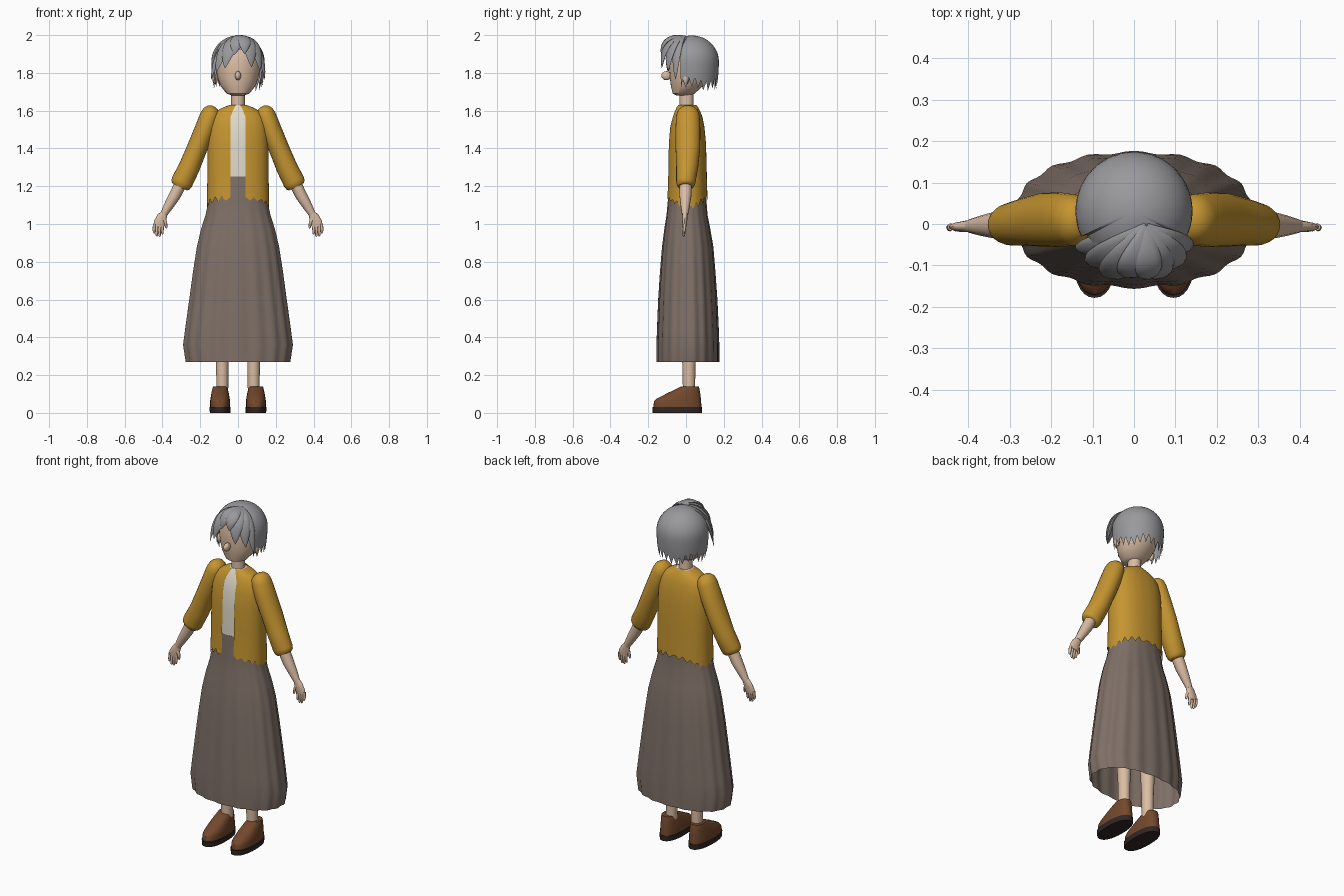
import bpy, bmesh, math, random
from mathutils import Vector

if "Cube" in bpy.data.objects:
    bpy.data.objects.remove(bpy.data.objects["Cube"])
random.seed(4)


def mat(name, rgb):
    m = bpy.data.materials.new(name)
    m.diffuse_color = (*rgb, 1)
    m.use_nodes = True
    m.node_tree.nodes["Principled BSDF"].inputs["Base Color"].default_value = m.diffuse_color
    return m


SKIN = mat("skin", (0.71, 0.51, 0.37))
HAIR = mat("grey hair", (0.32, 0.32, 0.335))
MUSTARD = mat("mustard cloth", (0.56, 0.30, 0.03))
TAUPE = mat("taupe cloth", (0.21, 0.16, 0.135))
CREAM = mat("cream cloth", (0.76, 0.71, 0.60))
BROWN = mat("brown leather", (0.17, 0.065, 0.025))
DARK = mat("dark sole", (0.03, 0.02, 0.018))


def build(name, rows, m, closed=True, caps=(True, True), angle=40):
    """Skin a list of equal-length point rows into one object."""
    bm = bmesh.new()
    vs = [[bm.verts.new(p) for p in r] for r in rows]
    n = len(rows[0])
    for a, b in zip(vs, vs[1:]):
        for i in range(n if closed else n - 1):
            j = (i + 1) % n
            bm.faces.new((a[i], a[j], b[j], b[i]))
    if caps[0]:
        bm.faces.new(vs[0])
    if caps[1]:
        bm.faces.new(vs[-1])
    bmesh.ops.remove_doubles(bm, verts=bm.verts, dist=1e-5)
    bmesh.ops.recalc_face_normals(bm, faces=bm.faces)
    me = bpy.data.meshes.new(name)
    bm.to_mesh(me)
    bm.free()
    me.materials.append(m)
    ob = bpy.data.objects.new(name, me)
    bpy.context.collection.objects.link(ob)
    bpy.ops.object.select_all(action='DESELECT')
    ob.select_set(True)
    bpy.context.view_layer.objects.active = ob
    bpy.ops.object.shade_smooth_by_angle(angle=math.radians(angle))
    return ob


def spow(v, p):
    return math.copysign(abs(v) ** (2 / p), v)


def ring_point(t, z, a, y0, y1, p=2, cx=0):
    """Point on an oval slice; t = 0 faces the front."""
    return (cx + a * spow(math.sin(t), p),
            (y0 + y1) / 2 - (y1 - y0) / 2 * spow(math.cos(t), p), z)


def loft(name, slices, m, n=32, p=2, cx=0, caps=(True, True), ripple=None):
    rows = []
    for z, a, y0, y1 in slices:
        row = []
        for i in range(n):
            t = 2 * math.pi * i / n
            k = ripple(t, z) if ripple else 0
            row.append(ring_point(t, z, a + k, y0 - k, y1 + k, p, cx))
        rows.append(row)
    return build(name, rows, m, caps=caps)


def tube(name, path, m, n=14, ref=lambda q: Vector((0, 1, 0))):
    """Oval tube; path items are x, y, z, width radius, thickness radius."""
    pts = [Vector(q[:3]) for q in path]
    rows = []
    for i, c in enumerate(pts):
        tan = (pts[min(i + 1, len(pts) - 1)] - pts[max(i - 1, 0)]).normalized()
        w = tan.cross(ref(c)).normalized()
        d = w.cross(tan).normalized()
        rows.append([c + w * path[i][3] * math.cos(s) + d * path[i][4] * math.sin(s)
                     for s in (2 * math.pi * k / n for k in range(n))])
    return build(name, rows, m, angle=50)


def at_height(slices, z):
    """Interpolate an oval profile, listed top to bottom."""
    for u, v in zip(slices, slices[1:]):
        if z >= v[0]:
            f = min(1, max(0, (u[0] - z) / (u[0] - v[0])))
            return [u[k] + (v[k] - u[k]) * f for k in (1, 2, 3)]
    return slices[-1][1:]


def teeth(t, count):
    f = t * count / (2 * math.pi) % 1
    return abs(2 * f - 1)


# head, neck, nose, ears
loft("head", [(1.68, .03, -.05, .02), (1.69, .06, -.07, .045), (1.73, .092, -.08, .09),
              (1.77, .107, -.085, .12), (1.82, .118, -.088, .14), (1.88, .118, -.085, .145),
              (1.93, .10, -.07, .125), (1.965, .07, -.04, .095), (1.98, .03, 0, .06)], SKIN)
loft("neck", [(1.58, .042, -.036, .046), (1.64, .036, -.034, .04), (1.73, .036, -.034, .04)], SKIN, 20)


def ball(name, c, r, m):
    sl = []
    for i in range(11):
        s = math.cos(math.pi * (i / 10 - .5)) + .001
        sl.append((c[2] + r[2] * math.sin(math.pi * (i / 10 - .5)), r[0] * s,
                   c[1] - r[1] * s, c[1] + r[1] * s))
    return loft(name, sl, m, 16, cx=c[0])


ball("nose", (0, -.104, 1.785), (.016, .026, .024), SKIN)
for s, side in ((1, "left"), (-1, "right")):
    ball(side + "_ear", (s * .12, .0, 1.77), (.014, .018, .03), SKIN)


# hair cap: dome with a high front hairline and a ragged lower edge
def hair_hem(t):
    f = min(t, 2 * math.pi - t)
    return 1.925 if f < 1.12 else 1.715 + .05 * teeth(t, 26) + .012 * math.sin(5 * t)


cols = 156
rows = []
for k in range(19):
    row = []
    for i in range(cols):
        t = 2 * math.pi * i / cols
        z = 1.998 - (1.998 - hair_hem(t)) * (k / 18) ** 2
        if z > 1.86:
            r = math.sqrt(max(0, 1 - ((z - 1.86) / .138) ** 2))
        else:
            r = 1 - .09 * ((1.86 - z) / .14) ** 2
        row.append((.141 * r * math.sin(t), .031 - .143 * r * math.cos(t), z))
    rows.append(row)
build("hair_cap", rows, HAIR, caps=(False, False), angle=50)

# fringe: overlapping leaf-shaped locks fanning from the crown
locks = [((-.142, -.06, 1.765), .026), ((-.115, -.095, 1.80), .034), ((-.07, -.128, 1.825), .040),
         ((.142, -.055, 1.765), .026), ((.118, -.095, 1.81), .034), ((.072, -.128, 1.83), .038),
         ((-.02, -.128, 1.895), .036), ((.035, -.132, 1.90), .034)]
crown = Vector((.03, -.005, 1.992))
for n, (tip, w) in enumerate(locks):
    tip = Vector(tip)
    mid = Vector((tip.x * .8 + .008, tip.y * .85 - .012, 2.01 - abs(tip.x) * .25))
    path = []
    for i in range(11):
        u = i / 10
        c = crown * (1 - u) ** 2 + mid * 2 * u * (1 - u) + tip * u * u
        k = max(.03, math.sin(math.pi * (.06 + .94 * u ** 1.15)) ** .75 if u < 1 else 0)
        path.append((*c, w * k, .011 * k))
    tube(f"fringe_lock_{n + 1}", path, HAIR, 12,
         lambda q: (q - Vector((0, .03, 1.85))).normalized())

# jacket: open-fronted shell with a ragged hem
torso = [(1.63, .045, -.042, .056), (1.615, .085, -.052, .066), (1.59, .125, -.063, .079),
         (1.56, .145, -.074, .089), (1.50, .157, -.088, .10), (1.40, .161, -.094, .108),
         (1.25, .162, -.095, .11), (1.05, .166, -.104, .117)]
cols = 120
levels = [0, .03, .07, .13, .24, .42, .68, .85, 1]
jag = [random.uniform(.4, 1) for _ in range(40)]
rows = []
for u in levels:
    row = []
    for i in range(cols + 1):
        hem_t = 2 * math.pi * i / cols
        hem = (1.08 + .045 * abs(math.cos(hem_t)) ** 1.5
               + .035 * teeth(hem_t, 20) * jag[int(hem_t * 20 / 6.2832) % 40])
        z = 1.63 - (1.63 - hem) * u
        a, y0, y1 = at_height(torso, z)
        gap = .012 + .027 * min(1, (1.63 - z) / .055)
        t0 = math.asin((gap / a) ** 1.15)
        row.append(ring_point(t0 + (2 * math.pi - 2 * t0) * i / cols, z, a, y0, y1, 2.3))
    rows.append(row)
build("jacket", rows, MUSTARD, closed=False, caps=(False, False))

# shirt inside the jacket
loft("shirt", [(z, a - .007, y0 + .007, y1 - .007) for z, a, y0, y1 in torso[:-1]],
     CREAM, 40, 2.3)


# skirt: long open tube with soft folds
def folds(t, z):
    return .0035 * math.cos(18 * t) * max(0, min(1, (1.2 - z) / .6))


loft("skirt", [(1.252, .154, -.089, .10), (1.12, .157, -.096, .108), (1.05, .172, -.102, .113),
               (.97, .197, -.114, .128), (.88, .218, -.125, .143), (.75, .238, -.135, .153),
               (.6, .258, -.144, .163), (.45, .279, -.15, .17), (.36, .291, -.153, .173),
               (.27, .277, -.153, .173)], TAUPE, 108, 2.2, caps=(True, False), ripple=folds)

# limbs, mirrored left and right
for s, side in ((1, "left"), (-1, "right")):
    def limb(name, path, m, n=14):
        tube(f"{side}_{name}", [(s * q[0], *q[1:]) for q in path], m, n)

    limb("sleeve", [(.129, .01, 1.623, .008, .010), (.132, .01, 1.617, .028, .034),
                    (.139, .01, 1.60, .045, .053), (.148, .01, 1.572, .053, .062),
                    (.175, .01, 1.50, .055, .066), (.217, .01, 1.40, .054, .065),
                    (.258, .006, 1.30, .056, .058), (.297, -.001, 1.222, .058, .051),
                    (.304, -.002, 1.207, .054, .047), (.309, -.002, 1.197, .044, .038)], MUSTARD, 24)
    limb("forearm", [(.295, -.002, 1.23, .033, .034), (.335, -.003, 1.15, .031, .032),
                     (.365, -.004, 1.10, .026, .025), (.393, -.005, 1.052, .019, .017)], SKIN)
    limb("palm", [(.389, -.005, 1.06, .018, .015), (.403, -.006, 1.035, .027, .014),
                  (.416, -.007, 1.005, .031, .012), (.421, -.007, .985, .027, .009)], SKIN)
    for f, (x, tip) in enumerate(((.398, .945), (.413, .932), (.428, .934), (.442, .95))):
        limb(f"finger_{f + 1}", [(x, -.007, 1.0, .008, .009), (x + .003, -.009, .97, .008, .008),
                                 (x + .002, -.012, tip + .006, .006, .006),
                                 (x + .001, -.012, tip, .002, .002)], SKIN, 8)
    limb("thumb", [(.398, -.008, 1.04, .010, .010), (.384, -.011, 1.01, .009, .009),
                   (.379, -.013, .982, .006, .006), (.379, -.013, .976, .002, .002)], SKIN, 8)

    # leg, shoe and sole
    loft(side + "_leg", [(.10, .031, -.016, .048), (.27, .033, -.02, .05), (.5, .045, -.03, .06),
                         (.85, .062, -.05, .075)], SKIN, 20, cx=s * .083)
    loft(side + "_shoe", [(.03, .053, -.172, .082), (.06, .053, -.17, .08), (.075, .051, -.155, .079),
                          (.105, .046, -.098, .075), (.13, .040, -.045, .071),
                          (.14, .036, -.026, .068)], BROWN, 32, 2.3, s * .095)
    loft(side + "_sole", [(0, .054, -.176, .084), (.031, .056, -.178, .086)], DARK, 32, 2.3, s * .095)
